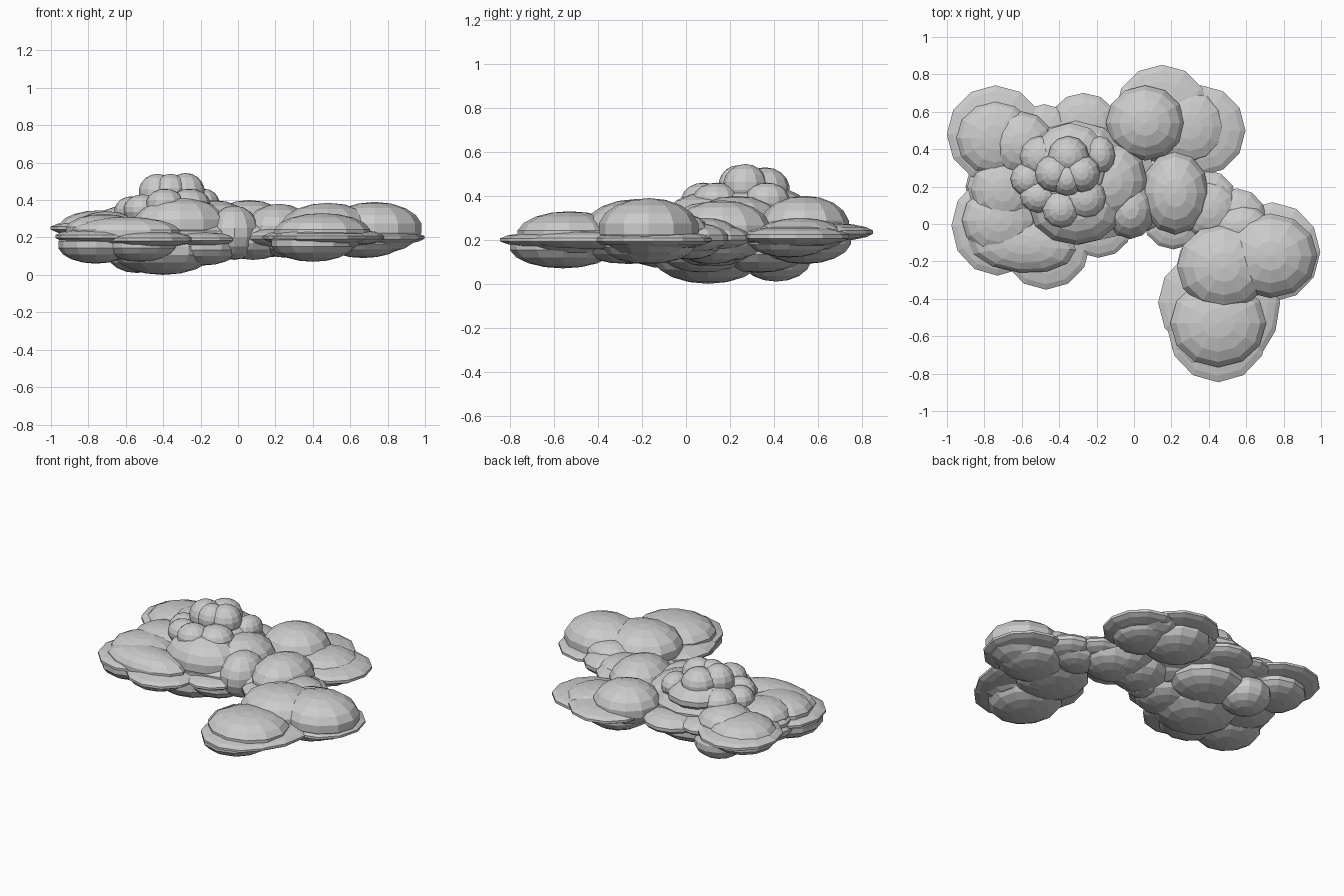
import bpy, bmesh
from mathutils import Matrix, Vector


def puffs(name, blobs, seg=12, rings=9):
    """One faceted object made of squashed spheres: x, y, z, rx, ry, rz, turn."""
    bm = bmesh.new()
    for x, y, z, rx, ry, rz, *turn in blobs:
        m = (Matrix.Translation(Vector((x, y, z)))
             @ Matrix.Rotation(turn[0] if turn else 0, 4, 'Z')
             @ Matrix.Diagonal((rx * 1.02, ry * 1.02, rz, 1)))
        bmesh.ops.create_uvsphere(bm, u_segments=seg, v_segments=rings, radius=1, matrix=m)
    me = bpy.data.meshes.new(name)
    bm.to_mesh(me)
    bm.free()
    ob = bpy.data.objects.new(name, me)
    bpy.context.collection.objects.link(ob)
    return ob


# thin discs forming the flat skirt of the cloud
puffs("skirt_left", [
    (-.74, .48, .25, .26, .26, .045),
    (-.73, -.01, .205, .245, .265, .045),
    (-.47, -.11, .19, .235, .24, .045),
    (-.19, -.01, .19, .18, .17, .04),
    (-.69, .20, .23, .20, .20, .06),
    (-.27, .54, .23, .18, .16, .06),
    (-.48, .48, .24, .16, .16, .05),
    (-.30, .25, .22, .42, .36, .08),
])
puffs("skirt_back", [
    (.15, .60, .235, .25, .25, .045),
    (.36, .50, .215, .235, .24, .05),
    (.21, .02, .20, .16, .155, .05),
    (.38, .12, .21, .17, .17, .06),
])
puffs("skirt_right", [
    (.74, -.15, .20, .255, .265, .045),
    (.45, -.56, .20, .27, .285, .04),
    (.39, -.42, .20, .26, .27, .045),
    (.60, -.42, .20, .18, .30, .045),
    (.55, .02, .21, .16, .17, .07),
])

# rounded lobes on top
puffs("lobes_left", [
    (-.74, .46, .26, .21, .20, .085),
    (-.60, .43, .27, .17, .17, .10),
    (-.70, .18, .25, .17, .18, .09),
    (-.60, -.11, .225, .29, .15, .085, -.1),
    (-.72, .02, .24, .20, .18, .085),
    (-.31, .09, .27, .25, .20, .145),
    (-.31, .26, .27, .30, .29, .14),
    (-.13, .23, .26, .20, .22, .14),
])
puffs("lobes_middle", [
    (-.02, .08, .225, .135, .16, .145),
    (.22, .165, .24, .18, .22, .14),
    (.06, .54, .265, .21, .20, .135),
    (.30, .52, .22, .19, .20, .08),
    (.40, .08, .23, .15, .15, .07),
])
puffs("lobes_right", [
    (.73, -.17, .25, .25, .225, .14),
    (.48, -.23, .25, .25, .23, .135),
    (.45, -.53, .225, .255, .235, .105),
    (.58, -.02, .24, .15, .12, .08),
])

# small puffs on the summit
puffs("summit_puffs", [
    (-.43, .27, .44, .10, .10, .10),
    (-.28, .27, .445, .10, .10, .10),
    (-.35, .36, .43, .11, .11, .10),
    (-.36, .24, .45, .09, .09, .09),
    (-.18, .37, .38, .08, .10, .08),
    (-.57, .24, .34, .09, .09, .08),
    (-.51, .15, .35, .10, .09, .08),
    (-.39, .08, .38, .10, .10, .08),
    (-.26, .14, .38, .11, .11, .08),
    (-.50, .36, .35, .11, .11, .08),
    (-.34, .32, .36, .21, .22, .09),
])

# bulges on the underside
puffs("underside_left", [
    (-.40, .10, .13, .27, .25, .13),
    (-.54, .41, .12, .16, .16, .11),
    (-.30, .33, .15, .24, .22, .10),
    (-.76, -.02, .16, .20, .21, .10),
    (-.74, .44, .20, .20, .20, .08),
    (-.70, .20, .18, .20, .20, .09),
    (-.19, .08, .15, .20, .20, .10),
    (-.52, -.08, .16, .20, .20, .09),
])
puffs("underside_right", [
    (.08, .14, .19, .19, .18, .11),
    (.28, .12, .19, .20, .18, .10),
    (.12, .54, .20, .21, .21, .11),
    (.33, .47, .19, .18, .18, .07),
    (.40, -.56, .17, .22, .24, .10),
    (.44, -.26, .18, .22, .24, .09),
    (.67, -.17, .18, .21, .21, .09),
    (.48, .02, .19, .16, .14, .08),
])
